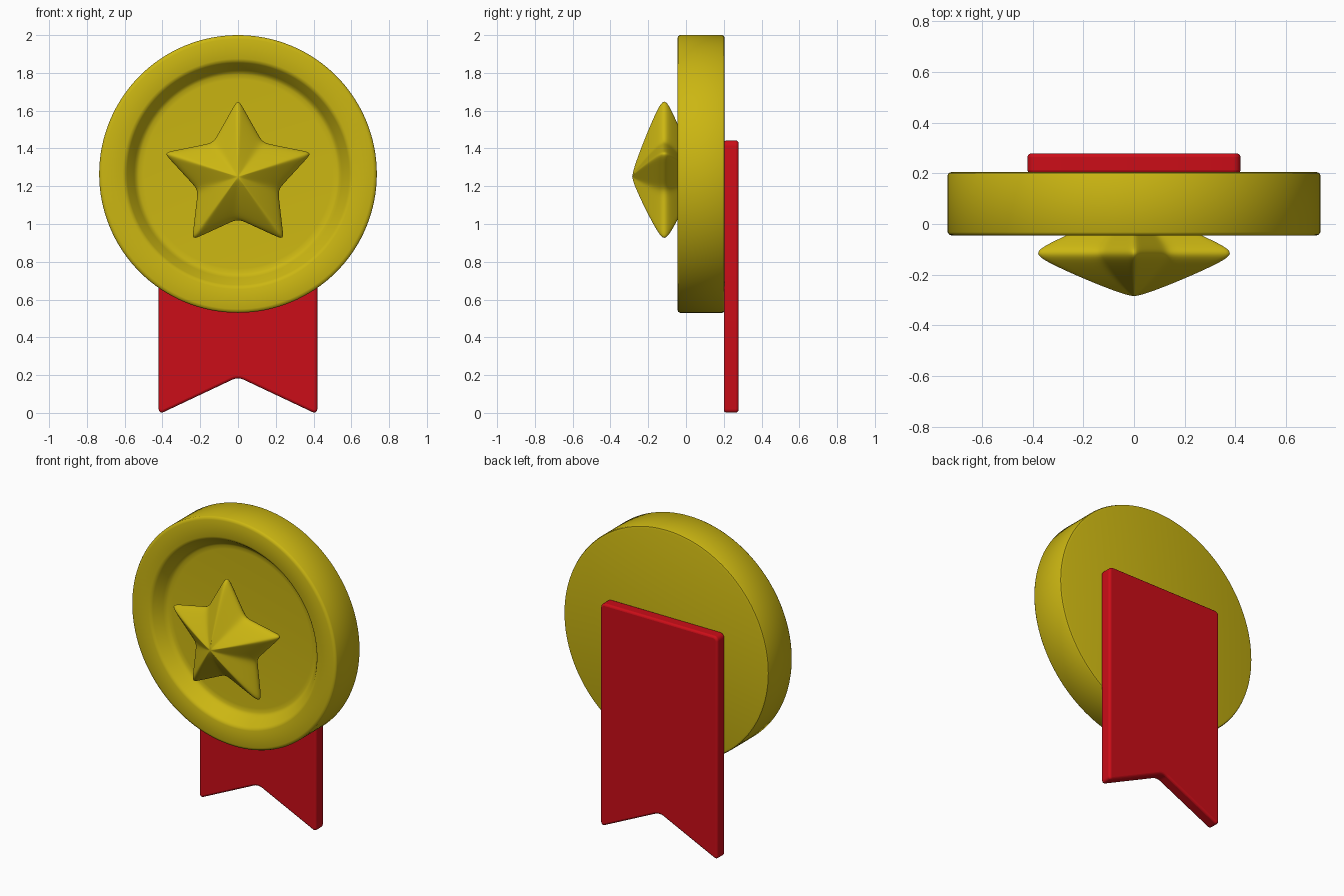
import bpy, bmesh
from math import sin, cos, pi
from mathutils import Vector

if "Cube" in bpy.data.objects:
    bpy.data.objects.remove(bpy.data.objects["Cube"])

CZ = 1.265  # height of the medal centre


def material(name, rgb):
    m = bpy.data.materials.new(name)
    m.diffuse_color = (*rgb, 1)
    m.use_nodes = True
    m.node_tree.nodes["Principled BSDF"].inputs["Base Color"].default_value = m.diffuse_color
    return m


def finish(bm, name, mat):
    bmesh.ops.remove_doubles(bm, verts=bm.verts, dist=1e-5)
    bmesh.ops.recalc_face_normals(bm, faces=bm.faces)
    for f in bm.faces:
        f.smooth = True
    me = bpy.data.meshes.new(name)
    bm.to_mesh(me)
    bm.free()
    me.materials.append(mat)
    ob = bpy.data.objects.new(name, me)
    bpy.context.collection.objects.link(ob)
    return ob


def bridge(bm, a, b):
    n = len(a)
    for i in range(n):
        j = (i + 1) % n
        bm.faces.new((a[i], a[j], b[j], b[i]))


def fan(bm, ring, tip):
    for i in range(len(ring)):
        bm.faces.new((ring[i], ring[(i + 1) % len(ring)], tip))


gold = material("gold", (0.6, 0.47, 0.006))
red = material("red", (0.6, 0.004, 0.009))

# Medal disc: lathed profile (radius, y) with a sloped recess in the front
profile = [(0.50, 0.042), (0.525, 0.040), (0.54, 0.032), (0.55, 0.018),
           (0.588, -0.032), (0.596, -0.041), (0.61, -0.046),
           (0.715, -0.046), (0.729, -0.042), (0.735, -0.032),
           (0.735, 0.192), (0.731, 0.201), (0.718, 0.205)]
N = 128
bm = bmesh.new()
rings = [[bm.verts.new((r * cos(2 * pi * i / N), y, CZ + r * sin(2 * pi * i / N)))
          for i in range(N)] for r, y in profile]
for a, b in zip(rings, rings[1:]):
    bridge(bm, a, b)
bm.faces.new(rings[0])
bm.faces.new(rings[-1])
disc = finish(bm, "medal_disc", gold)

# Star: soft double-sided faceted star, rings shrink towards both apexes
STAR_Z, STAR_Y = 1.25, -0.115
corners = []
for k in range(10):
    r = 0.43 if k % 2 == 0 else 0.232
    t = pi / 2 + k * pi / 5
    corners.append(Vector((r * cos(t), 0, r * sin(t))))
outline = []
for k, c in enumerate(corners):
    outline += [c.lerp(corners[k - 1], 0.2), c, c.lerp(corners[(k + 1) % 10], 0.2)]

bm = bmesh.new()


def star_ring(s, h):
    return [bm.verts.new((p.x * s, STAR_Y + h, STAR_Z + p.z * s)) for p in outline]


rim = star_ring(1, 0)
for side in (-1, 1):
    prev = rim
    for s, h in ((0.88, 0.034), (0.5, 0.102), (0.15, 0.156)):
        ring = star_ring(s, h * side)
        bridge(bm, prev, ring)
        prev = ring
    fan(bm, prev, bm.verts.new((0, STAR_Y + 0.172 * side, STAR_Z)))
star = finish(bm, "star", gold)
sub = star.modifiers.new("soften", "SUBSURF")
sub.levels = sub.render_levels = 2

# Ribbon: flat swallow-tailed band behind the disc
bm = bmesh.new()
shape = [(-0.42, -0.008), (0, 0.19), (0.42, -0.008), (0.42, 1.442), (-0.42, 1.442)]
front, back = ([bm.verts.new((x, y, z)) for x, z in shape] for y in (0.2, 0.278))
bridge(bm, front, back)
bm.faces.new(front)
bm.faces.new(back)
# round the outline corners first, then the rims with a modifier
corner_edges = [e for e in bm.edges if abs(e.verts[0].co.y - e.verts[1].co.y) > 0.05]
bmesh.ops.bevel(bm, geom=corner_edges, offset=0.03, segments=5, profile=0.5,
                affect='EDGES')
ribbon = finish(bm, "ribbon", red)
bev = ribbon.modifiers.new("rounded_rims", "BEVEL")
bev.width, bev.segments = 0.013, 3
bev.limit_method, bev.angle_limit = 'ANGLE', pi / 4

# Keep crisp edges on disc and ribbon
for ob in (disc, ribbon):
    bpy.ops.object.select_all(action='DESELECT')
    ob.select_set(True)
    bpy.context.view_layer.objects.active = ob
    bpy.ops.object.shade_smooth_by_angle(angle=pi / 4)
